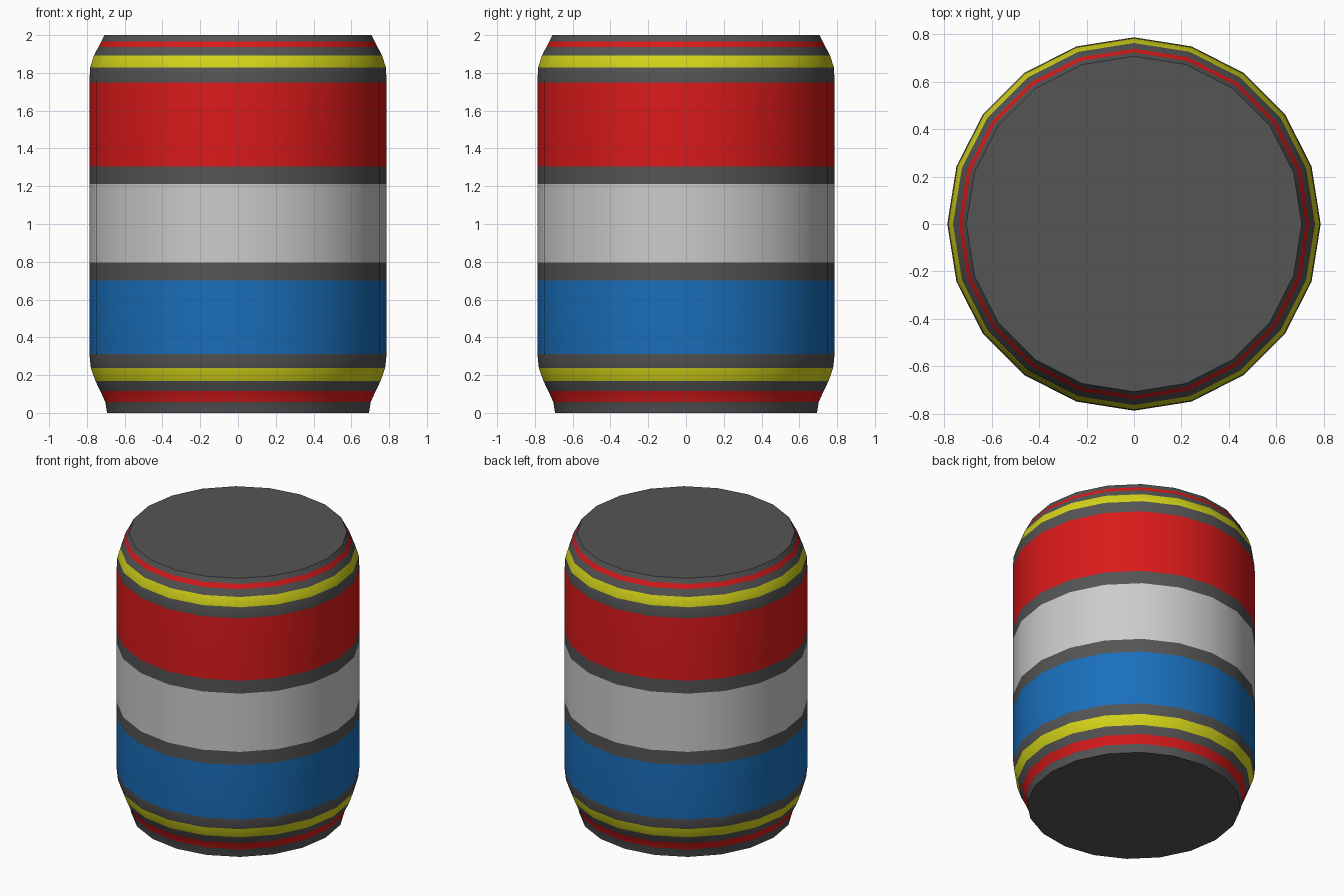
import bpy, bmesh
from math import cos, sin, pi

if "Cube" in bpy.data.objects:
    bpy.data.objects.remove(bpy.data.objects["Cube"])

SIDES = 20

# Colours of the painted bands
COLOURS = {
    "dark": (0.09, 0.09, 0.09, 1),
    "red": (0.70, 0.01, 0.01, 1),
    "yellow": (0.66, 0.66, 0.01, 1),
    "white": (0.8, 0.8, 0.8, 1),
    "blue": (0.01, 0.16, 0.50, 1),
}

# Profile from the base up: height, radius, colour of the band above
PROFILE = [
    (0.0, 0.693, "dark"), (0.058, 0.703, "red"), (0.116, 0.729, "dark"),
    (0.169, 0.755, "yellow"), (0.238, 0.779, "dark"), (0.312, 0.787, "blue"),
    (0.70, 0.787, "dark"), (0.795, 0.787, "white"), (1.212, 0.787, "dark"),
    (1.304, 0.787, "red"), (1.75, 0.787, "dark"), (1.828, 0.783, "yellow"),
    (1.892, 0.763, "dark"), (1.937, 0.739, "red"), (1.967, 0.723, "dark"),
    (2.0, 0.707, None),
]

mesh = bpy.data.meshes.new("striped_barrel")
barrel = bpy.data.objects.new("striped_barrel", mesh)
bpy.context.collection.objects.link(barrel)
names = list(COLOURS)
for name in names:
    mat = bpy.data.materials.new(name + "_paint")
    mat.diffuse_color = COLOURS[name]
    mat.use_nodes = True
    mat.node_tree.nodes["Principled BSDF"].inputs["Base Color"].default_value = mat.diffuse_color
    mesh.materials.append(mat)

# Rings of the body
bm = bmesh.new()
rings = [[bm.verts.new((r * cos(2 * pi * i / SIDES), r * sin(2 * pi * i / SIDES), z))
          for i in range(SIDES)] for z, r, _ in PROFILE]

# Painted bands between the rings
for k in range(len(rings) - 1):
    low, high = rings[k], rings[k + 1]
    for i in range(SIDES):
        j = (i + 1) % SIDES
        face = bm.faces.new((low[i], low[j], high[j], high[i]))
        face.material_index = names.index(PROFILE[k][2])

# Flat base and lid
bm.faces.new(rings[0][::-1])
bm.faces.new(rings[-1])
bm.to_mesh(mesh)
bm.free()

bpy.context.view_layer.objects.active = barrel
barrel.select_set(True)
bpy.ops.object.shade_smooth_by_angle(angle=pi / 6)
